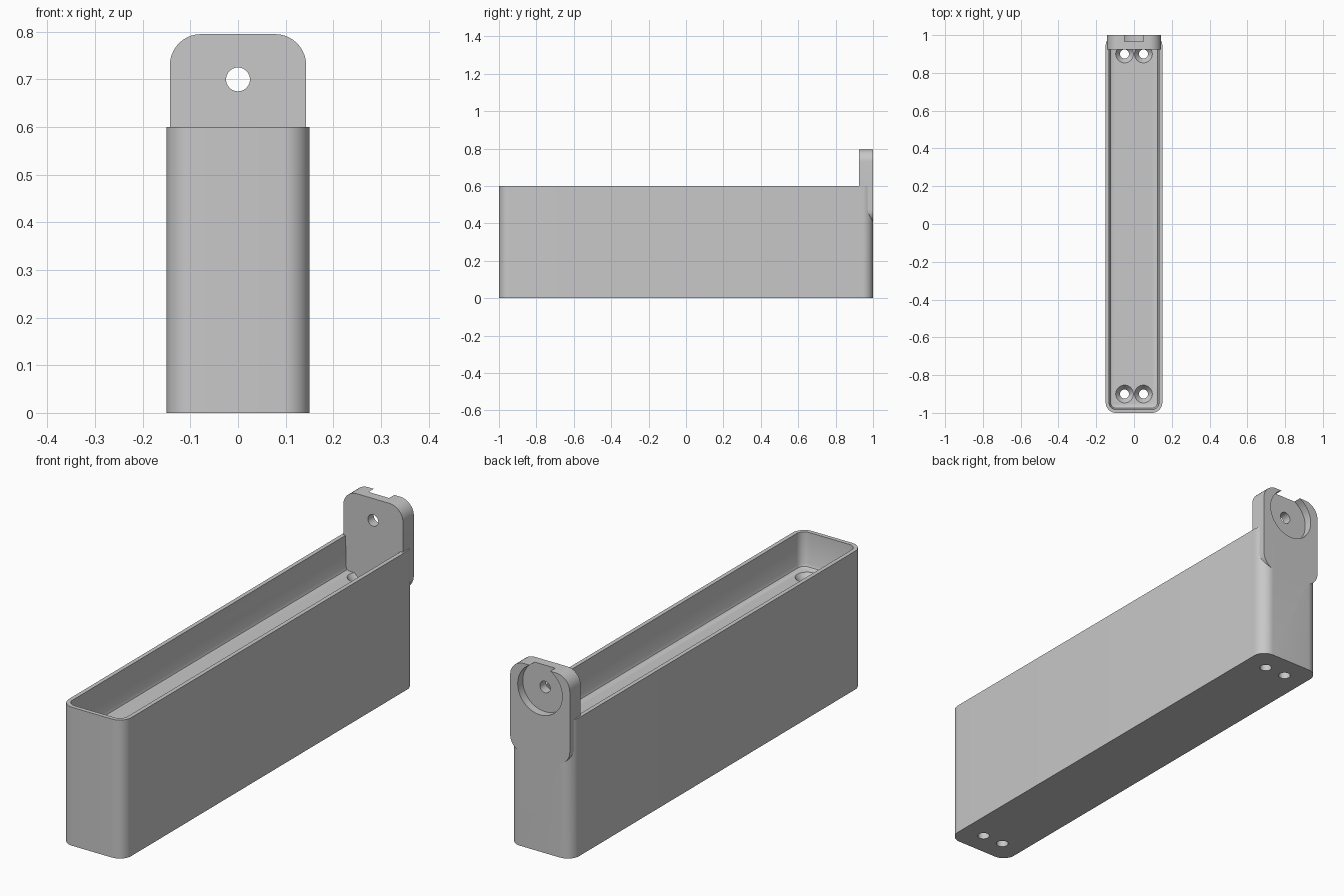
import bpy
import bmesh
from math import sin, cos, pi, radians

old = bpy.data.objects.get("Cube")
if old:
    bpy.data.objects.remove(old, do_unlink=True)

grey = bpy.data.materials.new("light_grey")
grey.use_nodes = True
grey.diffuse_color = (0.58, 0.58, 0.58, 1)
grey.node_tree.nodes["Principled BSDF"].inputs["Base Color"].default_value = (0.58, 0.58, 0.58, 1)


def outline(hx, hy, r, steps=10):
    """Rounded rectangle; a circle when hx = hy = r."""
    pts = []
    for q, (sx, sy) in enumerate([(1, 1), (-1, 1), (-1, -1), (1, -1)]):
        for i in range(steps + 1):
            a = (q + i / steps) * pi / 2
            p = (sx * (hx - r) + r * cos(a), sy * (hy - r) + r * sin(a))
            if not pts or abs(p[0] - pts[-1][0]) + abs(p[1] - pts[-1][1]) > 1e-6:
                pts.append(p)
    if abs(pts[0][0] - pts[-1][0]) + abs(pts[0][1] - pts[-1][1]) < 1e-6:
        pts.pop()
    return pts


def loft(name, layers, place):
    """Solid through (depth, outline) layers; place maps u, v, depth to x, y, z."""
    bm = bmesh.new()
    rings = [[bm.verts.new(place(u, v, d)) for u, v in pts] for d, pts in layers]
    n = len(rings[0])
    for low, high in zip(rings, rings[1:]):
        for i in range(n):
            j = (i + 1) % n
            bm.faces.new((low[i], low[j], high[j], high[i]))
    bm.faces.new(rings[0])
    bm.faces.new(rings[-1])
    bmesh.ops.recalc_face_normals(bm, faces=bm.faces)
    mesh = bpy.data.meshes.new(name)
    bm.to_mesh(mesh)
    bm.free()
    mesh.materials.append(grey)
    obj = bpy.data.objects.new(name, mesh)
    bpy.context.collection.objects.link(obj)
    return obj


def combine(target, tool, operation):
    mod = target.modifiers.new(operation.lower(), "BOOLEAN")
    mod.operation = operation
    mod.solver = "EXACT"
    mod.object = tool
    bpy.context.view_layer.objects.active = target
    bpy.ops.object.modifier_apply(modifier=mod.name)
    bpy.data.objects.remove(tool, do_unlink=True)


def upright(u, v, d):
    return (u, v, d)


def circle(r):
    return outline(r, r, r)


# Tall rounded body
FLOOR, RIM = 0.45, 0.6
body = loft("tray_body", [(z, outline(0.15, 1.0, 0.055)) for z in (0, RIM)], upright)

# Shallow tray recess with a softened foot
recess = []
for depth, inset in [(FLOOR, 0.033), (FLOOR + 0.004, 0.026), (FLOOR + 0.015, 0.021),
                     (RIM, 0.018), (RIM + 0.05, 0.018)]:
    recess.append((depth, outline(0.15 - inset, 1.0 - inset, 0.055 - inset)))
combine(body, loft("recess_cutter", recess, upright), "DIFFERENCE")

# Countersunk screw holes, a pair at each end
for y in (-0.9, 0.9):
    for x in (-0.05, 0.05):
        layers = [(-0.05, circle(0.024)), (FLOOR - 0.03, circle(0.024)),
                  (FLOOR, circle(0.047)), (FLOOR + 0.02, circle(0.047))]
        hole = loft("screw_cutter", layers, lambda u, v, d: (x + u, y + v, d))
        combine(body, hole, "DIFFERENCE")

# Rounded mounting tab at the back
tab = loft("mounting_tab", [(d, outline(0.143, 0.195, 0.065)) for d in (0.925, 1.0)],
           lambda u, v, d: (u, d, 0.6 + v))
combine(body, tab, "UNION")

# Round rear pocket, open at the top of the tab, and its through hole
for r, start in ((0.107, 0.965), (0.025, 0.9)):
    cutter = loft("pocket_cutter", [(d, circle(r)) for d in (start, 1.05)],
                  lambda u, v, d: (u, d, 0.7 + v))
    combine(body, cutter, "DIFFERENCE")

# Smooth curves, sharp edges
bpy.ops.object.select_all(action="DESELECT")
body.select_set(True)
bpy.context.view_layer.objects.active = body
bpy.ops.object.shade_smooth_by_angle(angle=radians(30))
